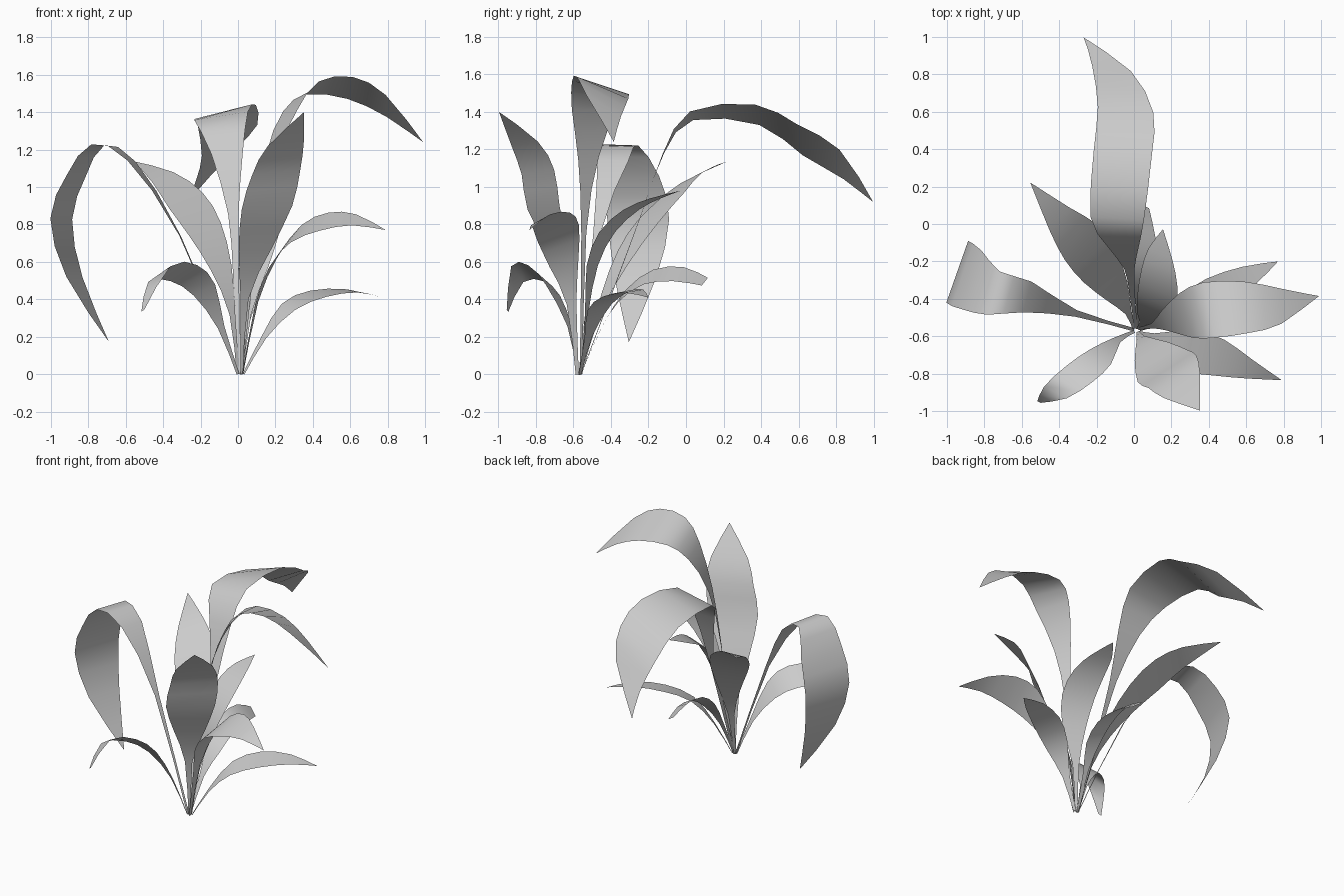
import bpy, bmesh
from mathutils import Vector


def midpoint(p, i):
    """Smooth point halfway between station i and i+1."""
    a, d = p[max(i - 1, 0)], p[min(i + 2, len(p) - 1)]
    return (9 * (p[i] + p[i + 1]) - a - d) / 16


def leaf(name, stations, side0, side1):
    """Ribbon along a spine of (x, y, z, half width); the width direction turns from side0 to side1."""
    ctrl = [Vector(s) for s in stations]
    pts = []
    for i in range(len(ctrl) - 1):
        pts += [ctrl[i], midpoint(ctrl, i)]
    pts.append(ctrl[-1])
    s0, s1 = Vector(side0).normalized(), Vector(side1).normalized()
    bm = bmesh.new()
    prev = None
    for i, p in enumerate(pts):
        off = s0.lerp(s1, i / (len(pts) - 1)).normalized() * max(p.w, 0)
        row = [bm.verts.new(p.xyz - off), bm.verts.new(p.xyz + off)]
        if prev:
            bm.faces.new((prev[0], prev[1], row[1], row[0]))
        prev = row
    bmesh.ops.remove_doubles(bm, verts=bm.verts[:], dist=0.0005)
    for f in bm.faces:
        f.smooth = True
    me = bpy.data.meshes.new(name)
    bm.to_mesh(me)
    bm.free()
    bpy.context.collection.objects.link(bpy.data.objects.new(name, me))


# Long arching leaf to the back
leaf("back_long_leaf", [
    (.01, -.56, 0, .009), (-.01, -.37, .5, .016), (-.025, -.24, .85, .028),
    (-.06, -.12, 1.18, .085), (-.09, .03, 1.38, .145), (-.06, .38, 1.385, .165),
    (-.045, .61, 1.25, .17), (-.12, .83, 1.12, .13), (-.27, .998, .92, 0)],
    (1, 0, -.5), (.75, -.1, .75))

# Pointed leaf to the back left
leaf("back_left_leaf", [
    (0, -.56, 0, .009), (-.03, -.47, .32, .02), (-.09, -.36, .57, .075),
    (-.18, -.23, .78, .125), (-.28, -.1, .93, .135), (-.40, .03, 1.05, .085),
    (-.555, .222, 1.137, 0)], (.75, .6, .1), (.6, .7, .4))

# Drooping leaf to the left
leaf("left_drooping_leaf", [
    (0, -.565, 0, .009), (-.31, -.478, .74, .018), (-.57, -.39, 1.14, .085),
    (-.75, -.37, 1.225, .12), (-.865, -.3, 1.06, .165), (-.945, -.255, .83, .175),
    (-.875, -.27, .52, .12), (-.69, -.305, .172, 0)],
    (.2, .95, -.05), (.38, .92, 0))

# Short curled leaf to the front left
leaf("front_left_short_leaf", [
    (0, -.575, 0, .009), (-.09, -.62, .25, .022), (-.18, -.71, .45, .075),
    (-.29, -.80, .54, .093), (-.42, -.90, .535, .08), (-.508, -.952, .34, .012)],
    (-.75, .6, -.25), (-.75, .35, -.6))

# Upright broad leaf to the front
leaf("front_broad_leaf", [
    (.02, -.575, 0, .009), (.035, -.61, .4, .024), (.09, -.68, .66, .1),
    (.155, -.76, .89, .16), (.205, -.79, 1.08, .155), (.255, -.86, 1.23, .12),
    (.352, -.997, 1.4, 0)], (.88, .45, 0), (.78, .6, .12))

# Leaf to the front right
leaf("front_right_leaf", [
    (.025, -.58, 0, .009), (.1, -.61, .38, .028), (.19, -.65, .6, .085),
    (.31, -.68, .75, .122), (.46, -.715, .815, .11), (.62, -.775, .825, .06),
    (.79, -.835, .77, 0)], (.3, .85, .2), (.15, .85, .55))

# Tall arching leaf to the right
leaf("right_tall_leaf", [
    (.02, -.56, 0, .009), (.1, -.545, .75, .016), (.17, -.52, 1.15, .06),
    (.28, -.49, 1.41, .125), (.40, -.46, 1.53, .155), (.6, -.445, 1.53, .15),
    (.79, -.44, 1.435, .11), (.99, -.385, 1.24, 0)],
    (-.6, .9, .5), (.1, .8, -.65))

# Low leaf to the back right
leaf("back_right_low_leaf", [
    (.03, -.565, 0, .009), (.14, -.52, .2, .025), (.27, -.46, .36, .075),
    (.43, -.37, .43, .09), (.61, -.28, .445, .06), (.77, -.2, .41, 0)],
    (-.45, .85, .3), (-.5, .85, .1))

# Medium pointed leaf to the back
leaf("back_medium_leaf", [
    (.02, -.56, 0, .009), (.05, -.53, .32, .022), (.09, -.5, .58, .08),
    (.12, -.42, .76, .11), (.135, -.29, .88, .105), (.14, -.16, .94, .07),
    (.155, -.028, .98, 0)], (.92, -.35, 0), (.9, -.4, 0))

# Low blunt leaf to the back
leaf("back_low_leaf", [
    (.01, -.56, 0, .009), (.03, -.45, .25, .022), (.05, -.34, .42, .065),
    (.055, -.2, .52, .08), (.055, -.04, .535, .075), (.05, .1, .495, .04)],
    (.85, -.2, -.45), (.75, -.4, -.5))
